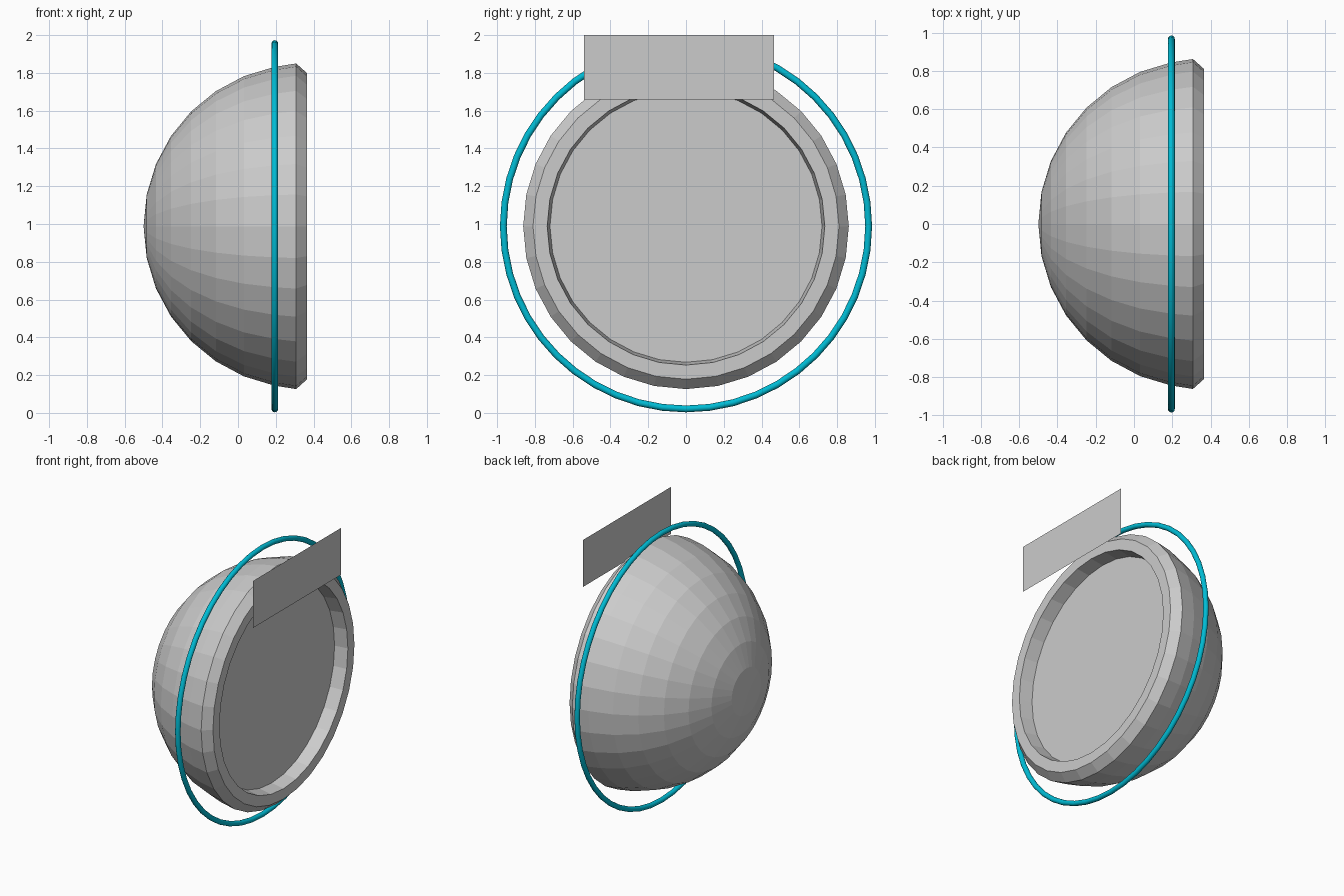
import bpy, bmesh, math

if "Cube" in bpy.data.objects:
    bpy.data.objects.remove(bpy.data.objects["Cube"])

CZ = 0.988          # height of the dome axis
SEG = 32


def material(name, rgb):
    m = bpy.data.materials.new(name)
    m.diffuse_color = (*rgb, 1)
    m.use_nodes = True
    m.node_tree.nodes["Principled BSDF"].inputs["Base Color"].default_value = m.diffuse_color
    return m


grey = material("light grey", (0.60, 0.60, 0.60))
teal = material("teal", (0.0, 0.50, 0.66))


def finish(bm, name, mat):
    me = bpy.data.meshes.new(name)
    bm.to_mesh(me)
    bm.free()
    me.materials.append(mat)
    ob = bpy.data.objects.new(name, me)
    bpy.context.collection.objects.link(ob)
    return ob


def lathe_x(name, profile, mat):
    """Revolve (x, radius) points around the x axis; zero radius closes to a point."""
    bm = bmesh.new()
    rings = []
    for x, r in profile:
        if r == 0:
            rings.append([bm.verts.new((x, 0, CZ))] * SEG)
        else:
            rings.append([bm.verts.new((x, r * math.sin(t), CZ + r * math.cos(t)))
                          for t in (2 * math.pi * i / SEG for i in range(SEG))])
    for a, b in zip(rings, rings[1:]):
        for i in range(SEG):
            j = (i + 1) % SEG
            corners = dict.fromkeys((a[i], a[j], b[j], b[i]))
            bm.faces.new(list(corners))
    if len(rings[-1]) == len(set(rings[-1])):
        bm.faces.new(rings[-1])          # flat end disc
    bmesh.ops.recalc_face_normals(bm, faces=bm.faces)
    return finish(bm, name, mat)


# Dome with bevelled rim and recessed face
R, CX = 0.86, 0.36
dome = [(CX - R * math.cos(k * math.pi / 16), R * math.sin(k * math.pi / 16))
        for k in range(8)]
rim = [(0.308, 0.862), (0.366, 0.81), (0.366, 0.735), (0.27, 0.72)]
lathe_x("dome_shell", [(dome[0][0], 0)] + dome[1:] + rim, grey)

# Thin hoop around the dome
bpy.ops.mesh.primitive_torus_add(major_segments=48, minor_segments=12,
                                 major_radius=0.967, minor_radius=0.018,
                                 location=(0.195, 0, CZ),
                                 rotation=(0, math.pi / 2, 0))
hoop = bpy.context.object
hoop.name = "hoop"
hoop.data.materials.append(teal)
bpy.ops.object.shade_smooth_by_angle(angle=math.radians(50))

# Flat plate in front of the rim
bm = bmesh.new()
bm.faces.new([bm.verts.new((0.5, y, z)) for y, z in
              ((-0.54, 1.66), (0.465, 1.66), (0.465, 2.0), (-0.54, 2.0))])
finish(bm, "plate", grey)
